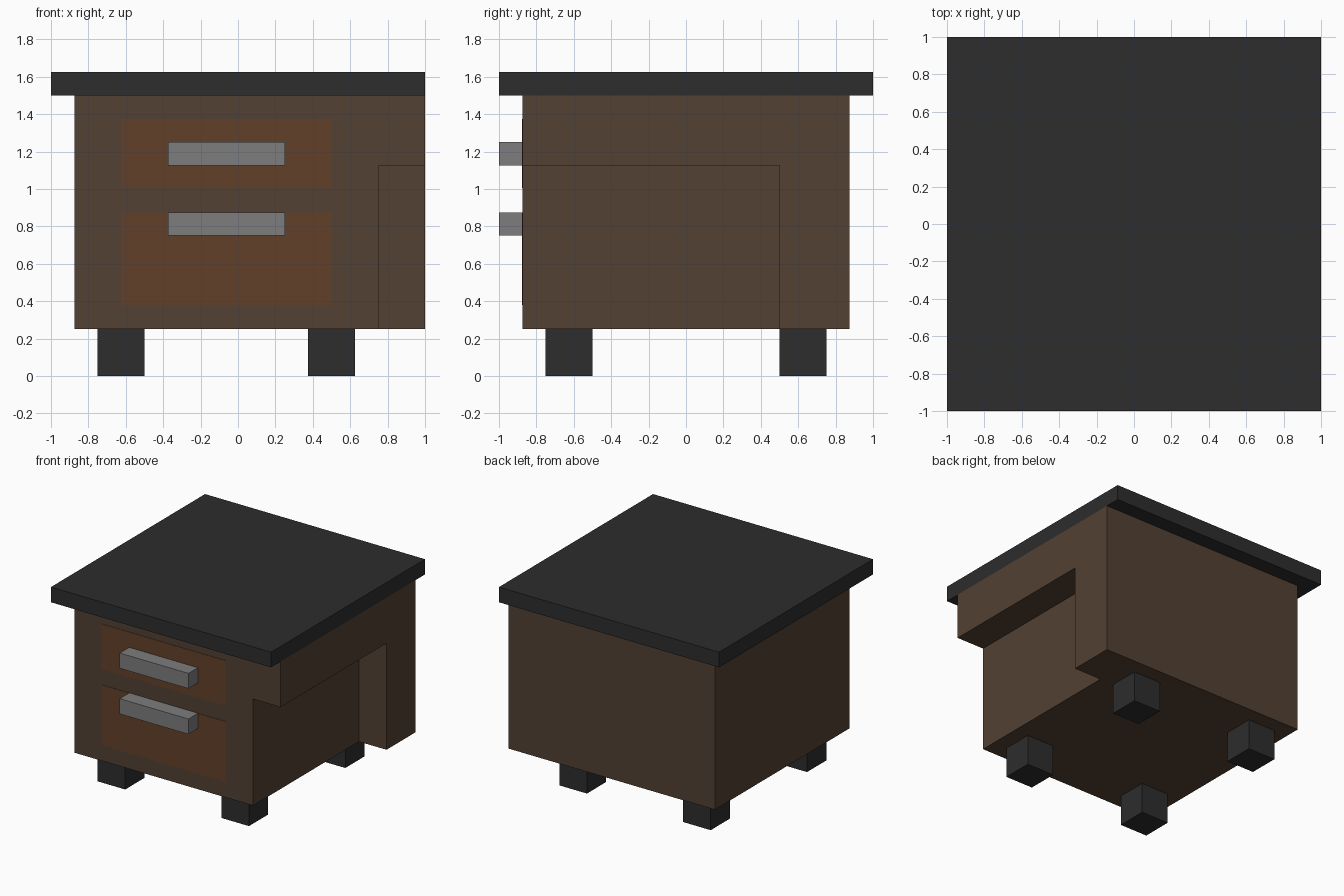
import bpy
import bmesh

cube = bpy.data.objects.get("Cube")
if cube:
    bpy.data.objects.remove(cube, do_unlink=True)


def material(name, rgb):
    """Flat material from 0-255 sRGB values."""
    lin = [((c / 255 + 0.055) / 1.055) ** 2.4 for c in rgb]
    mat = bpy.data.materials.new(name)
    mat.use_nodes = True
    mat.diffuse_color = (*lin, 1)
    bsdf = mat.node_tree.nodes["Principled BSDF"]
    bsdf.inputs["Base Color"].default_value = (*lin, 1)
    bsdf.inputs["Roughness"].default_value = 0.8
    return mat


brown = material("dark wood", (82, 65, 51))
rust = material("drawer wood", (98, 64, 42))
black = material("black trim", (45, 45, 45))
grey = material("grey metal", (125, 125, 125))


def box(name, x, y, z, mat):
    """Box given by its (min, max) along each axis."""
    bm = bmesh.new()
    bmesh.ops.create_cube(bm, size=1)
    for v in bm.verts:
        v.co = [r[0] if c < 0 else r[1] for c, r in zip(v.co, (x, y, z))]
    mesh = bpy.data.meshes.new(name)
    bm.to_mesh(mesh)
    bm.free()
    mesh.materials.append(mat)
    obj = bpy.data.objects.new(name, mesh)
    bpy.context.collection.objects.link(obj)
    return obj


# Cabinet body with a recess cut from its left front side
body = box("cabinet_body", (-0.875, 1.0), (-0.875, 0.875), (0.25, 1.5), brown)
cutter = box("recess_cutter", (0.75, 1.2), (-1.1, 0.5), (0.0, 1.125), brown)
cutter.hide_render = True
cut = body.modifiers.new("recess", 'BOOLEAN')
cut.operation = 'DIFFERENCE'
cut.solver = 'EXACT'
cut.object = cutter
bpy.context.view_layer.objects.active = body
bpy.ops.object.modifier_apply(modifier=cut.name)
bpy.data.objects.remove(cutter, do_unlink=True)

# Overhanging top slab
box("top_slab", (-1, 1), (-1, 1), (1.5, 1.625), black)

# Drawer fronts, each with a bar handle
for level, panel_z, handle_z in (("upper", (1.005, 1.375), (1.125, 1.25)),
                                 ("lower", (0.38, 0.875), (0.75, 0.875))):
    box(level + "_drawer_front", (-0.625, 0.5), (-0.878, -0.874), panel_z, rust)
    box(level + "_handle", (-0.375, 0.25), (-1.0, -0.875), handle_z, grey)

# Four square feet
for side, x in (("right", -0.75), ("left", 0.375)):
    for end, y in (("front", -0.75), ("back", 0.5)):
        box(f"{end}_{side}_foot", (x, x + 0.25), (y, y + 0.25), (0, 0.25), black)
